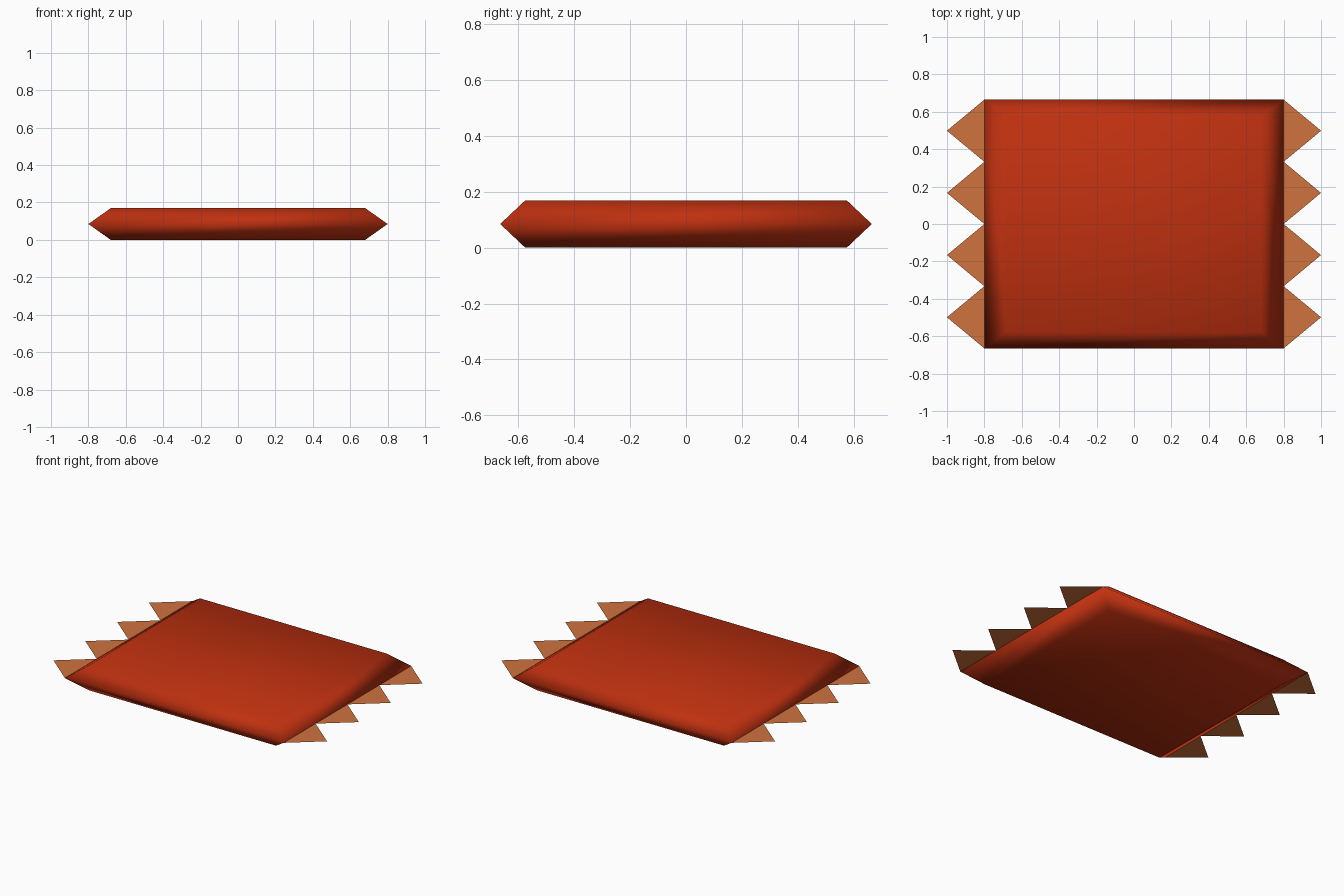
import bpy
import bmesh

cube = bpy.data.objects.get("Cube")
if cube:
    bpy.data.objects.remove(cube, do_unlink=True)


def material(name, rgb):
    m = bpy.data.materials.new(name)
    m.use_nodes = True
    m.diffuse_color = (*rgb, 1)
    m.node_tree.nodes["Principled BSDF"].inputs["Base Color"].default_value = (*rgb, 1)
    return m


def add_object(name, bm, mat, smooth):
    mesh = bpy.data.meshes.new(name)
    for f in bm.faces:
        f.smooth = smooth
    bm.to_mesh(mesh)
    bm.free()
    mesh.materials.append(mat)
    obj = bpy.data.objects.new(name, mesh)
    bpy.context.collection.objects.link(obj)


red = material("rust_red", (0.52, 0.03, 0.005))
orange = material("fringe_orange", (0.62, 0.17, 0.048))

HALF_X, HALF_Y, HEIGHT = 0.8, 0.665, 0.17
MID = HEIGHT / 2

# Cushion: three stacked rectangles, widest at the middle seam
bm = bmesh.new()
rings = []
for x, y, z in ((0.68, 0.575, 0), (HALF_X, HALF_Y, MID), (0.68, 0.575, HEIGHT)):
    rings.append([bm.verts.new((sx * x, sy * y, z))
                  for sx, sy in ((-1, -1), (1, -1), (1, 1), (-1, 1))])
for low, high in zip(rings, rings[1:]):
    for i in range(4):
        j = (i + 1) % 4
        bm.faces.new((low[i], low[j], high[j], high[i]))
bm.faces.new(rings[0][::-1])
bm.faces.new(rings[-1])
add_object("cushion", bm, red, True)

# Fringe: four flat triangles along each side seam
step = HALF_Y / 2
for side, name in ((1, "left_fringe"), (-1, "right_fringe")):
    bm = bmesh.new()
    for i in range(4):
        y = -HALF_Y + i * step
        pts = [(side * HALF_X, y, MID), (side, y + step / 2, MID),
               (side * HALF_X, y + step, MID)]
        bm.faces.new([bm.verts.new(p) for p in pts[::side]])
    add_object(name, bm, orange, False)
